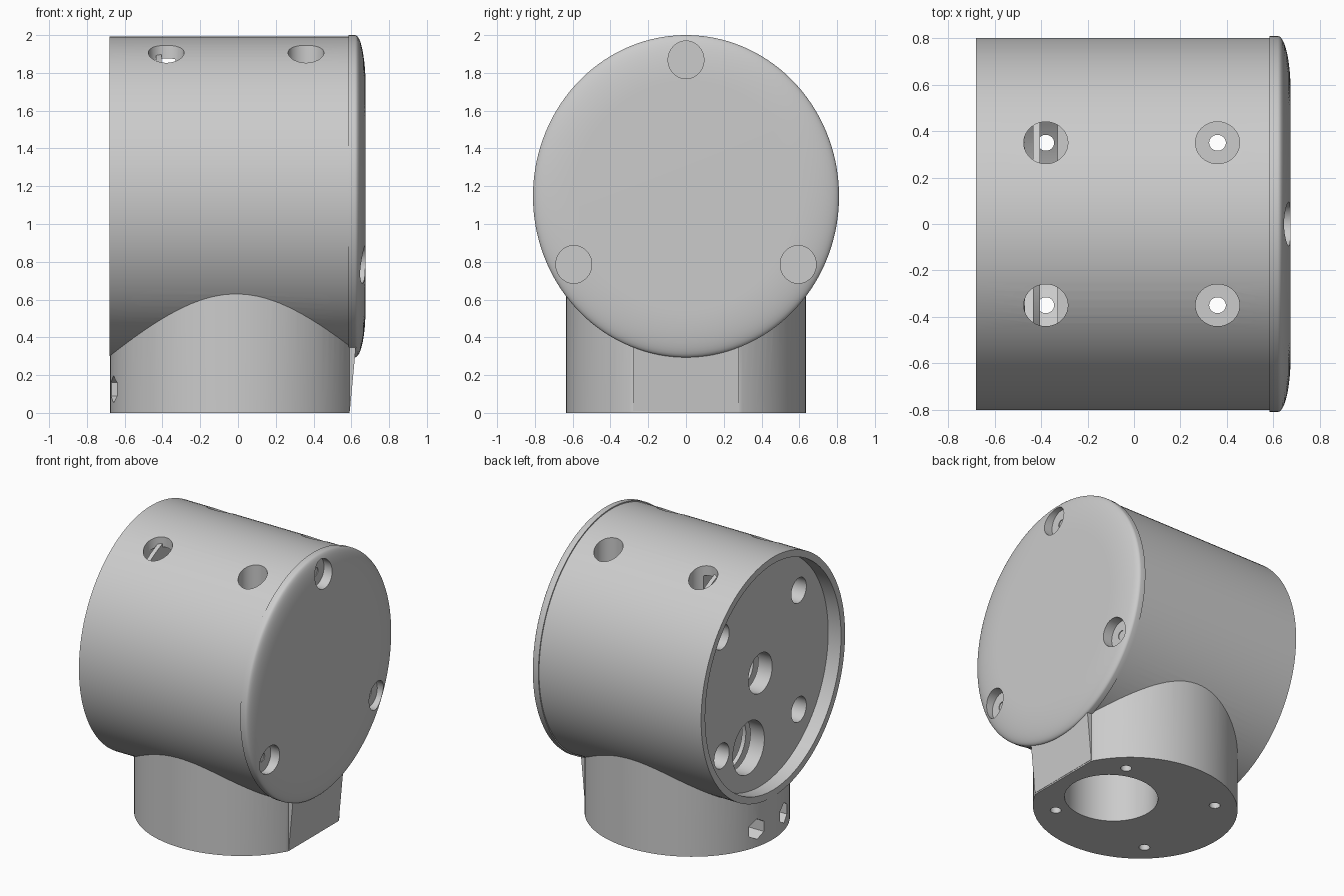
import bpy, bmesh, math
from mathutils import Matrix, Vector

cube = bpy.data.objects.get("Cube")
if cube:
    bpy.data.objects.remove(cube, do_unlink=True)

SQ = 0.95          # the whole model is slightly narrower in y
AXIS_Z = 1.147     # height of the barrel axis

grey = bpy.data.materials.new("light grey")
grey.use_nodes = True
grey.diffuse_color = (0.6, 0.6, 0.6, 1)
grey.node_tree.nodes["Principled BSDF"].inputs["Base Color"].default_value = (0.6, 0.6, 0.6, 1)


def add(name, bm):
    bmesh.ops.recalc_face_normals(bm, faces=bm.faces)
    mesh = bpy.data.meshes.new(name)
    bm.to_mesh(mesh)
    bm.free()
    mesh.materials.append(grey)
    ob = bpy.data.objects.new(name, mesh)
    bpy.context.collection.objects.link(ob)
    return ob


def lathe(name, axis, centre, profile, segs=96):
    """Closed solid turned around x or z; profile is (position, radius)."""
    bm = bmesh.new()
    rings = []
    for t, r in profile:
        ring = []
        for i in range(segs):
            a = 2 * math.pi * (i + 0.5) / segs if segs > 6 else 2 * math.pi * i / segs
            c, s = r * math.cos(a), r * math.sin(a)
            p = (t, s * SQ, c) if axis == "x" else (c, s * SQ, t)
            ring.append(bm.verts.new(Vector(p) + Vector(centre)))
        rings.append(ring)
    for lo, hi in zip(rings, rings[1:]):
        for i in range(segs):
            j = (i + 1) % segs
            bm.faces.new((lo[i], lo[j], hi[j], hi[i]))
    bm.faces.new(rings[0])
    bm.faces.new(rings[-1])
    return add(name, bm)


def rod_x(y, z, r, x0, x1, segs=48):
    return lathe("cutter", "x", (0, y, z), [(x0, r), (x1, r)], segs)


def rod_z(x, y, r, z0, z1, segs=48):
    return lathe("cutter", "z", (x, y, 0), [(z0, r), (z1, r)], segs)


def boolean(ob, tools, operation="DIFFERENCE"):
    bpy.context.view_layer.objects.active = ob
    for tool in tools:
        mod = ob.modifiers.new("bool", "BOOLEAN")
        mod.operation, mod.solver, mod.object = operation, "EXACT", tool
        bpy.ops.object.modifier_apply(modifier=mod.name)
        bpy.data.objects.remove(tool, do_unlink=True)


def box(centre, size):
    bm = bmesh.new()
    bmesh.ops.create_cube(bm, size=1, matrix=Matrix.Translation(centre) @ Matrix.Diagonal((*size, 1)))
    return add("cutter", bm)


# Barrel on its upright round foot, with a flat on the foot's cap side
housing = lathe("housing", "x", (0, 0, AXIS_Z), [(-0.68, 0.845), (0.6, 0.845)], 128)
foot = lathe("foot", "z", (-0.01, 0, 0), [(0, 0.668), (0.95, 0.668)])
boolean(foot, [box((0.79, 0, 0.5), (0.4, 2, 2))])
boolean(housing, [foot], "UNION")


# Round openings in the recessed end
def end_holes():
    holes = [rod_x(0, AXIS_Z, 0.14, -0.9, -0.1), rod_x(0.13, 0.67, 0.185, -0.9, 0.15)]
    for y in (-0.43, 0.43):
        for dz in (-0.42, 0.42):
            holes.append(rod_x(y, AXIS_Z + dz, 0.088, -0.9, -0.33))
    return holes


# Recessed end, inner chamber and cable bore through the foot
cuts = [rod_x(0, AXIS_Z, 0.797, -0.9, -0.58, 128),
        rod_x(0, AXIS_Z, 0.78, -0.47, -0.33, 96),
        rod_z(0.19, 0, 0.305, -0.2, 1.0)]
cuts += end_holes()

# Long screw holes with wide mouths on top
for x in (-0.38, 0.36):
    for y in (-0.35, 0.35):
        cuts += [rod_z(x, y, 0.095, 1.6, 2.2), rod_z(x, y, 0.036, -0.2, 1.8, 32)]

# Hexagonal nut pockets low on the foot
for y in (-0.15, 0.15):
    cuts.append(rod_x(y, 0.125, 0.072, -0.9, -0.35, 6))
boolean(housing, cuts)

# Thin web inside the chamber
web = lathe("inner_web", "x", (0, 0, AXIS_Z), [(-0.435, 0.8), (-0.405, 0.8)])
boolean(web, end_holes())

# Domed end cap with three countersunk screw holes
dome = [(0.585, 0.853), (0.62, 0.853)]
for k in range(1, 13):
    a = math.pi / 2 * k / 12
    dome.append((0.62 + 0.055 * math.sin(a), 0.6 + 0.253 * math.cos(a)))
cap = lathe("end_cap", "x", (0, 0, AXIS_Z), dome, 128)
cap_cuts = []
for k in range(3):
    a = 2 * math.pi * k / 3
    y, z = 0.722 * math.sin(a) * SQ, AXIS_Z + 0.722 * math.cos(a)
    cap_cuts += [rod_x(y, z, 0.1, 0.605, 0.9), rod_x(y, z, 0.03, 0.5, 0.7, 24)]
boolean(cap, cap_cuts)

# Sloping support between the foot's flat and the cap
bm = bmesh.new()
side = [bm.verts.new((x, -0.28, z)) for x, z in ((0.56, 0.01), (0.592, 0.01), (0.625, 0.36), (0.56, 0.4))]
face = bm.faces.new(side)
moved = bmesh.ops.extrude_face_region(bm, geom=[face])["geom"]
bmesh.ops.translate(bm, vec=(0, 0.56, 0), verts=[v for v in moved if isinstance(v, bmesh.types.BMVert)])
support = add("cap_support", bm)

# Smooth round walls, sharp edges
for ob in (housing, web, cap, support):
    bpy.ops.object.select_all(action="DESELECT")
    ob.select_set(True)
    bpy.context.view_layer.objects.active = ob
    bpy.ops.object.shade_smooth_by_angle(angle=math.radians(30))
